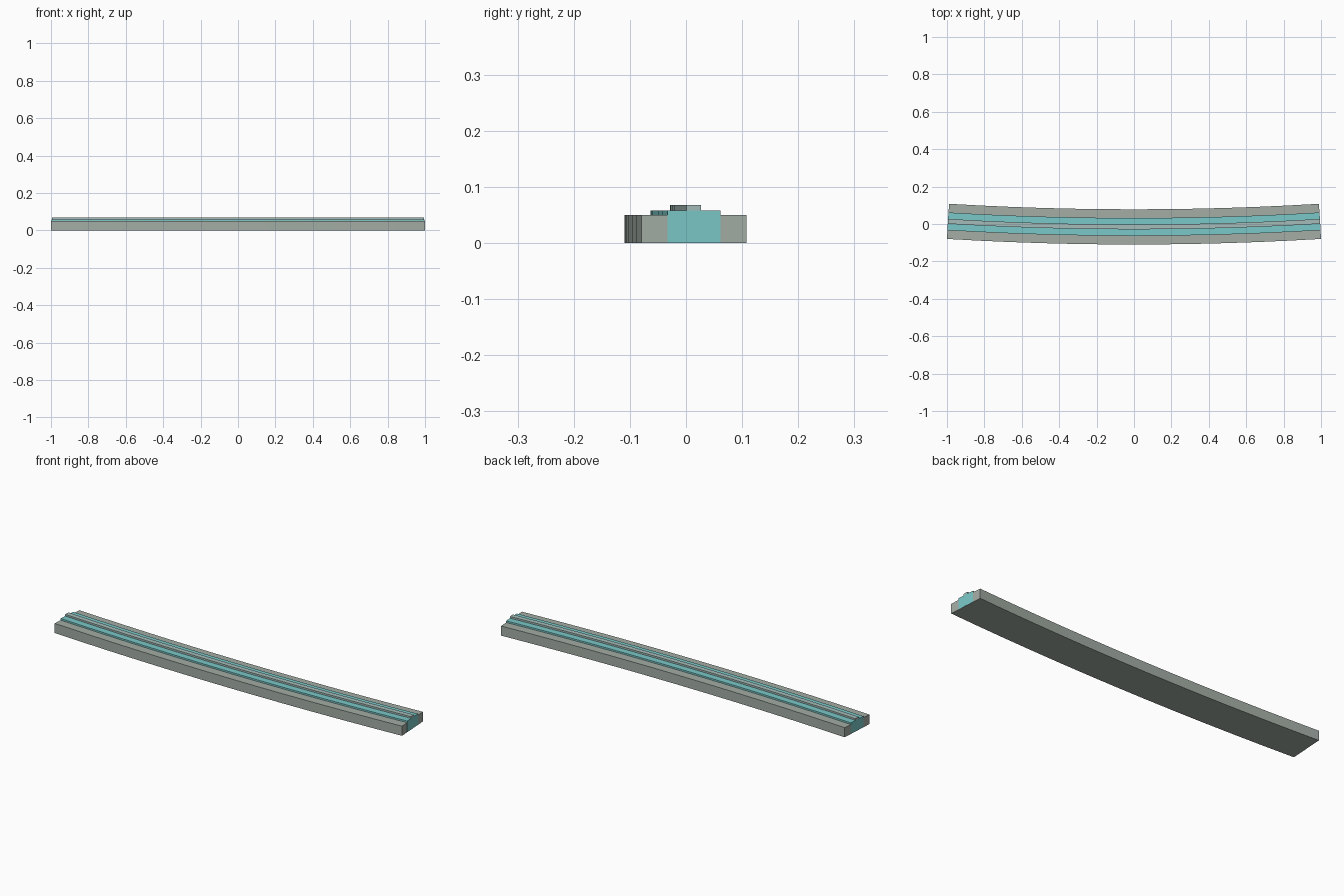
import bpy, bmesh, math

cube = bpy.data.objects.get("Cube")
if cube:
    bpy.data.objects.remove(cube, do_unlink=True)

RADIUS = 16.7       # centreline bend radius
MID_Y = -0.0155     # centreline position at the middle of the strip
HALF_WIDTH = 0.094
SEGMENTS = 12


def material(name, rgb):
    mat = bpy.data.materials.new(name)
    mat.use_nodes = True
    colour = (*rgb, 1)
    mat.diffuse_color = colour
    mat.node_tree.nodes["Principled BSDF"].inputs["Base Color"].default_value = colour
    return mat


def curved_strip(name, half_width, bottom, top, mat, overshoot=0.0):
    """Sweep a rectangular section along the shallow arc."""
    bm = bmesh.new()
    reach = math.asin(1 / (RADIUS + HALF_WIDTH)) + overshoot / RADIUS
    section = [(half_width, bottom), (-half_width, bottom),
               (-half_width, top), (half_width, top)]
    rings = []
    for i in range(SEGMENTS + 1):
        angle = reach * (2 * i / SEGMENTS - 1)
        ring = []
        for offset, z in section:
            r = RADIUS + offset
            ring.append(bm.verts.new((r * math.sin(angle),
                                      MID_Y + RADIUS - r * math.cos(angle), z)))
        rings.append(ring)
    for a, b in zip(rings, rings[1:]):
        for k in range(4):
            n = (k + 1) % 4
            bm.faces.new((a[k], a[n], b[n], b[k]))
    bm.faces.new(rings[0])
    bm.faces.new(rings[-1])
    bmesh.ops.recalc_face_normals(bm, faces=bm.faces)
    mesh = bpy.data.meshes.new(name)
    bm.to_mesh(mesh)
    bm.free()
    mesh.materials.append(mat)
    obj = bpy.data.objects.new(name, mesh)
    bpy.context.collection.objects.link(obj)


stone = material("stone grey", (0.367, 0.418, 0.376))
teal = material("pale teal", (0.198, 0.578, 0.578))
ridge = material("light grey", (0.376, 0.503, 0.479))

# Wide base, the coloured core running through it, and the narrow top ridge
curved_strip("base_slab", HALF_WIDTH, 0, 0.05, stone)
curved_strip("middle_band", 0.0475, 0.0005, 0.0585, teal, overshoot=0.0005)
curved_strip("top_ridge", 0.013, 0.0585, 0.0675, ridge, overshoot=0.0005)
